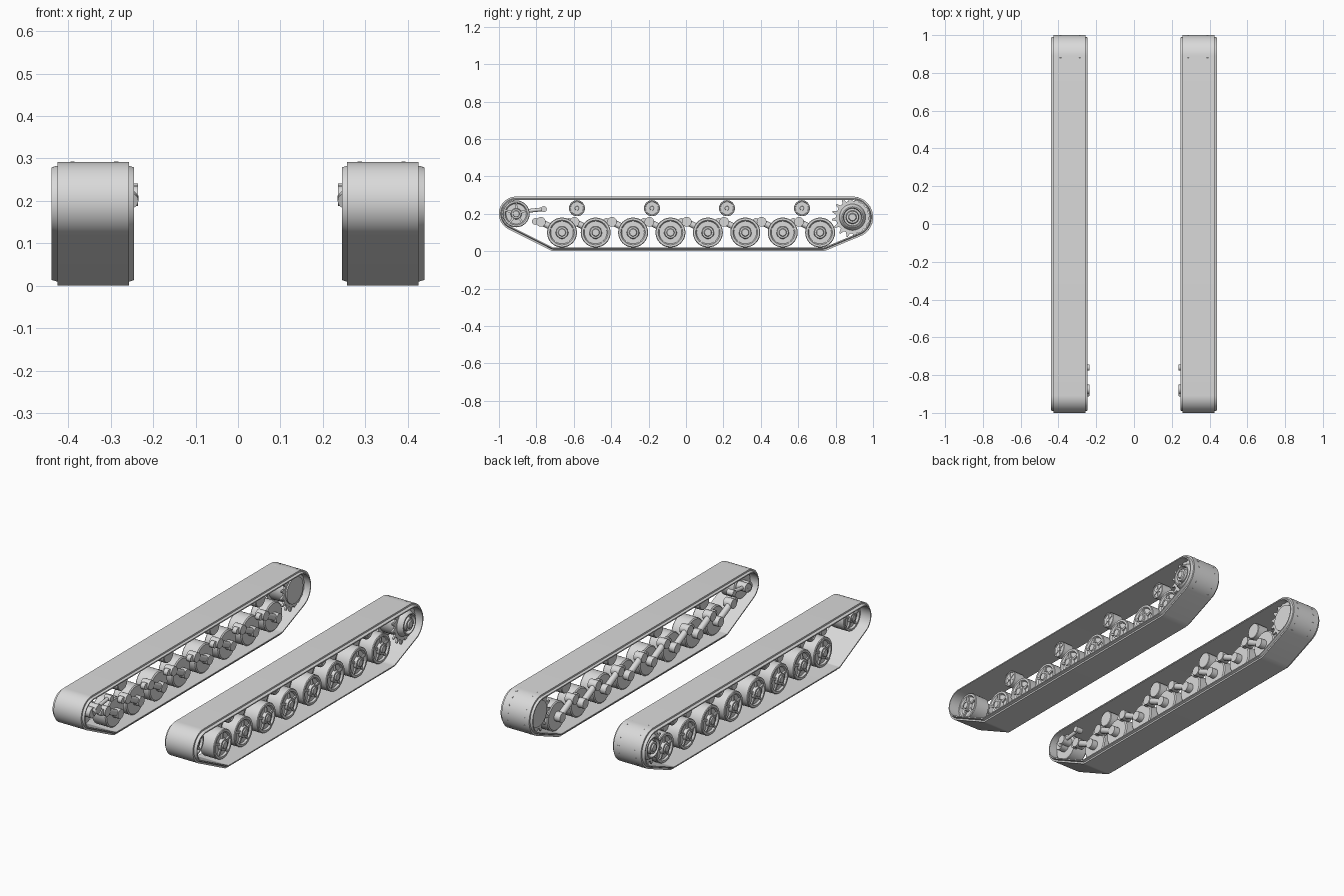
import bpy, bmesh, math
from mathutils import Vector, geometry

if "Cube" in bpy.data.objects:
    bpy.data.objects.remove(bpy.data.objects["Cube"])

steel = bpy.data.materials.new("steel_grey")
steel.use_nodes = True
GREY = (0.7, 0.7, 0.7, 1)
steel.diffuse_color = GREY
steel.node_tree.nodes["Principled BSDF"].inputs["Base Color"].default_value = GREY


def polar(c, r, a):
    return (c[0] + r * math.cos(a), c[1] + r * math.sin(a))


def skin(bm, rings, closed=False):
    """Join equal rings of points; cap the ends unless closed."""
    vs = [[bm.verts.new(p) for p in ring] for ring in rings]
    n = len(vs[0])
    pairs = list(zip(vs, vs[1:])) + ([(vs[-1], vs[0])] if closed else [])
    for a, b in pairs:
        for i in range(n):
            j = (i + 1) % n
            bm.faces.new((a[i], a[j], b[j], b[i]))
    if not closed:
        bm.faces.new(vs[0])
        bm.faces.new(vs[-1])


def lathe(bm, profile, c, segs=32):
    """Spin (x, radius) pairs about an axis along x through c = (y, z)."""
    skin(bm, [[(x, *polar(c, r, math.tau * i / segs)) for i in range(segs)]
              for x, r in profile])


def prism(bm, outline, x0, x1):
    skin(bm, [[(x, y, z) for y, z in outline] for x in (x0, x1)])


def rod(bm, a, b, r, segs=16):
    a, b = Vector(a), Vector(b)
    d = b - a
    m = d.to_track_quat('Z', 'Y').to_matrix().to_4x4()
    m.translation = (a + b) / 2
    bmesh.ops.create_cone(bm, cap_ends=True, segments=segs, radius1=r,
                          radius2=r, depth=d.length, matrix=m)


def spokes(bm, c, r0, r1, w0, w1, x0, x1, count):
    """Tapered radial ribs."""
    for k in range(count):
        a = math.tau * k / count + math.pi / 2
        u = Vector((math.cos(a), math.sin(a)))
        v = Vector((-u.y, u.x))
        o = Vector(c)
        prism(bm, [o + u * r0 - v * w0, o + u * r1 - v * w1,
                   o + u * r1 + v * w1, o + u * r0 + v * w0], x0, x1)


def finish(bm, name):
    bmesh.ops.recalc_face_normals(bm, faces=bm.faces)
    me = bpy.data.meshes.new(name)
    bm.to_mesh(me)
    bm.free()
    me.materials.append(steel)
    ob = bpy.data.objects.new(name, me)
    bpy.context.collection.objects.link(ob)
    bpy.ops.object.select_all(action='DESELECT')
    ob.select_set(True)
    bpy.context.view_layer.objects.active = ob
    bpy.ops.object.shade_smooth_by_angle(angle=math.radians(30))
    ob.modifiers.new("other_side", 'MIRROR').use_mirror_merge = False


IDLER, SPROCKET = (-0.908, 0.2), (0.89, 0.182)
WHEEL_Z, WHEEL_R = 0.1, 0.08
wheel_ys = [-0.663] + [-0.483 + 0.2 * i for i in range(7)]

# Track band: a stepped section swept round the hull of four circles
circles = [(IDLER, 0.092), (SPROCKET, 0.11),
           ((-0.706, 0.04), 0.0395), ((0.724, 0.08), 0.0795)]
stations = [(c, r, math.tau * i / 64) for c, r in circles for i in range(64)]
hull = geometry.convex_hull_2d([Vector(polar(*s)) for s in stations])
section = [(0.257, 0), (0.425, 0), (0.425, 0.009), (0.44, 0.013),
           (0.44, 0.019), (0.245, 0.019), (0.245, 0.013), (0.257, 0.009)]
bm = bmesh.new()
skin(bm, [[(x, *polar(stations[i][0], stations[i][1] - d, stations[i][2]))
           for x, d in section] for i in hull], closed=True)
finish(bm, "track_band")

# Road wheels with a shallow dish, ribs and hub cap
for n, y in enumerate(wheel_ys):
    c = (y, WHEEL_Z)
    bm = bmesh.new()
    lathe(bm, [(0.285, 0.03), (0.285, 0.074), (0.29, WHEEL_R), (0.37, WHEEL_R),
               (0.374, 0.077), (0.374, 0.066), (0.365, 0.06), (0.365, 0.034),
               (0.382, 0.03), (0.382, 0.021), (0.388, 0.018)], c)
    spokes(bm, c, 0.025, 0.066, 0.008, 0.004, 0.36, 0.373, 5)
    finish(bm, f"road_wheel_{n + 1}")

    # Swing arm with pivot, axle boss and bump stop
    bm = bmesh.new()
    py, pz = y - 0.113, 0.157
    rod(bm, (0.25, py, pz), (0.3, py, pz), 0.026, 20)
    rod(bm, (0.25, y, WHEEL_Z), (0.29, y, WHEEL_Z), 0.026, 20)
    rod(bm, (0.27, py, pz), (0.27, y, WHEEL_Z), 0.017)
    rod(bm, (0.26, py - 0.03, pz + 0.002), (0.285, py - 0.03, pz + 0.002), 0.018)
    finish(bm, f"swing_arm_{n + 1}")

# Return rollers under the top run
for n in range(4):
    c = (-0.583 + 0.401 * n, 0.23)
    bm = bmesh.new()
    lathe(bm, [(0.295, 0.04), (0.298, 0.043), (0.36, 0.043), (0.362, 0.041),
               (0.362, 0.036), (0.358, 0.034), (0.358, 0.012), (0.364, 0.01)], c, 24)
    spokes(bm, c, 0.008, 0.037, 0.004, 0.003, 0.356, 0.361, 6)
    finish(bm, f"return_roller_{n + 1}")

# Idler wheel at the front
bm = bmesh.new()
lathe(bm, [(0.29, 0.03), (0.29, 0.066), (0.294, 0.072), (0.376, 0.072),
           (0.38, 0.069), (0.38, 0.06), (0.37, 0.054), (0.37, 0.03),
           (0.386, 0.026), (0.386, 0.018), (0.391, 0.016)], IDLER)
spokes(bm, IDLER, 0.022, 0.06, 0.008, 0.004, 0.365, 0.379, 5)
finish(bm, "idler_wheel")

# Idler crank and tensioner rod
bm = bmesh.new()
hub, end = (-0.875, 0.212), (-0.76, 0.225)
rod(bm, (0.25, *IDLER), (0.295, *IDLER), 0.028, 20)
rod(bm, (0.236, *hub), (0.29, *hub), 0.024, 20)
rod(bm, (0.255, *IDLER), (0.255, *hub), 0.02)
rod(bm, (0.256, *hub), (0.256, *end), 0.01)
rod(bm, (0.236, *end), (0.275, *end), 0.016)
finish(bm, "idler_tensioner")

# Drive sprocket: two toothed rings on a drum with a cupped hub
bm = bmesh.new()
TEETH = 16
teeth = [polar(SPROCKET, r, math.tau * (k + 0.31 + f) / TEETH)
         for k in range(TEETH)
         for f, r in ((-0.3, 0.088), (-0.08, 0.1108), (0.08, 0.1108), (0.3, 0.088))]
for x in (0.287, 0.39):
    prism(bm, teeth, x - 0.005, x + 0.005)
lathe(bm, [(0.275, 0.04), (0.275, 0.072), (0.293, 0.074), (0.384, 0.074),
           (0.396, 0.07), (0.42, 0.06), (0.424, 0.056), (0.424, 0.05),
           (0.405, 0.046), (0.405, 0.036), (0.425, 0.032), (0.425, 0.022),
           (0.432, 0.018)], SPROCKET)
finish(bm, "drive_sprocket")
